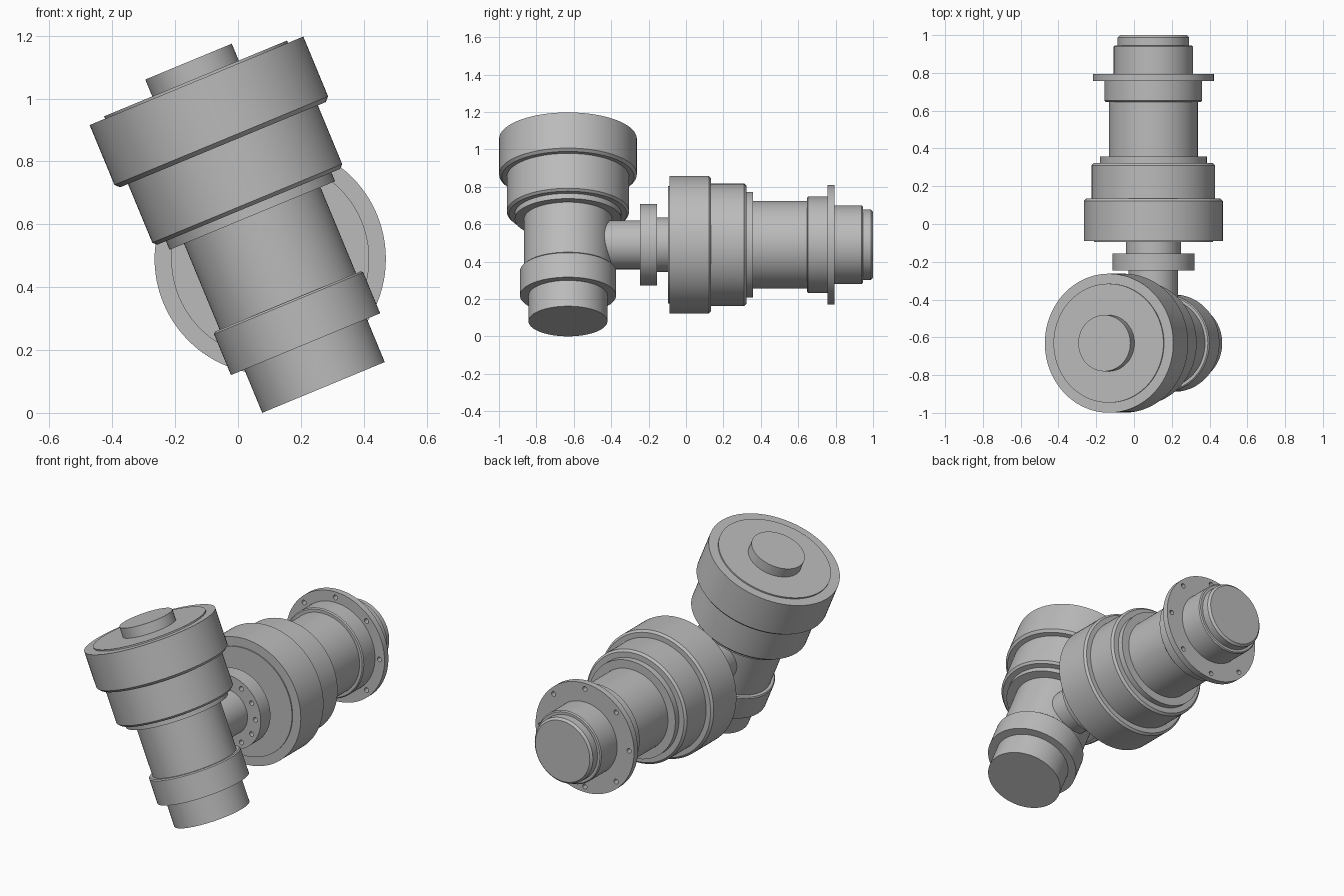
import bpy
import bmesh
from math import radians, cos, sin, tau
from mathutils import Matrix, Vector

cube = bpy.data.objects.get("Cube")
if cube:
    bpy.data.objects.remove(cube, do_unlink=True)

steel = bpy.data.materials.new("grey metal")
steel.use_nodes = True
GREY = (0.5, 0.5, 0.5, 1)
steel.diffuse_color = GREY
steel.node_tree.nodes["Principled BSDF"].inputs["Base Color"].default_value = GREY

# Axes of the two units: local z runs along each shaft
TILTED = Matrix.Translation((0.272, -0.631, 0.081)) @ Matrix.Rotation(radians(-22.5), 4, 'Y')
REAR = Matrix.Translation((0.1025, 0, 0.49)) @ Matrix.Rotation(radians(-90), 4, 'X')


def turned(name, frame, start, end, radius, low=0, high=0, sides=96):
    """Solid disc along the frame axis, with optional chamfers at each end."""
    profile = [(0, start), (radius - low, start), (radius, start + low),
               (radius, end - high), (radius - high, end), (0, end)]
    bm = bmesh.new()
    verts = [bm.verts.new((r, 0, z)) for r, z in profile]
    edges = [bm.edges.new(pair) for pair in zip(verts, verts[1:])]
    bmesh.ops.spin(bm, geom=verts + edges, axis=(0, 0, 1), cent=(0, 0, 0),
                   angle=tau, steps=sides, use_merge=True)
    bmesh.ops.remove_doubles(bm, verts=bm.verts, dist=0.0002)
    bmesh.ops.dissolve_degenerate(bm, edges=bm.edges, dist=0.0001)
    bmesh.ops.recalc_face_normals(bm, faces=bm.faces)
    mesh = bpy.data.meshes.new(name)
    bm.to_mesh(mesh)
    bm.free()
    mesh.materials.append(steel)
    obj = bpy.data.objects.new(name, mesh)
    bpy.context.collection.objects.link(obj)
    obj.matrix_world = frame
    return obj


def select(obj):
    bpy.ops.object.select_all(action='DESELECT')
    obj.select_set(True)
    bpy.context.view_layer.objects.active = obj


def drill(obj, count, circle, radius, start, end):
    """Cut a ring of bolt holes between two positions on the axis."""
    bm = bmesh.new()
    for i in range(count):
        a = tau * i / count
        place = Matrix.Translation(Vector((circle * cos(a), circle * sin(a), (start + end) / 2)))
        bmesh.ops.create_cone(bm, cap_ends=True, segments=16, radius1=radius,
                              radius2=radius, depth=end - start, matrix=place)
    mesh = bpy.data.meshes.new("hole_cutter")
    bm.to_mesh(mesh)
    bm.free()
    mesh.materials.append(steel)
    cutter = bpy.data.objects.new("hole_cutter", mesh)
    bpy.context.collection.objects.link(cutter)
    cutter.matrix_world = obj.matrix_world
    cutter.hide_render = True
    bpy.context.view_layer.update()
    mod = obj.modifiers.new("holes", 'BOOLEAN')
    mod.operation = 'DIFFERENCE'
    mod.solver = 'EXACT'
    mod.object = cutter
    select(obj)
    bpy.ops.object.modifier_apply(modifier=mod.name)
    bpy.data.objects.remove(cutter, do_unlink=True)


# Tilted unit, from its lower end to its cap
parts = [
    turned("tilted_end", TILTED, 0, 0.15, 0.211),
    turned("tilted_collar", TILTED, 0.149, 0.296, 0.257, high=0.006),
    turned("tilted_body", TILTED, 0.29, 0.6, 0.235),
    turned("tilted_step_ring", TILTED, 0.592, 0.63, 0.285),
    turned("tilted_small_drum", TILTED, 0.622, 0.845, 0.327, low=0.012),
    turned("tilted_large_drum", TILTED, 0.836, 1.056, 0.368, low=0.014),
    turned("tilted_face_plate", TILTED, 1.05, 1.064, 0.315),
    turned("tilted_cap", TILTED, 1.06, 1.122, 0.149),
]

# Neck joining the tilted body to the rear unit
front_flange = turned("neck_flange", REAR, -0.245, -0.155, 0.217)
parts += [
    turned("neck", REAR, -0.6, -0.24, 0.131),
    front_flange,
    turned("neck_hub", REAR, -0.16, -0.09, 0.146),
]

# Rear unit, from its large drum to its far end
rear_flange = turned("rear_flange", REAR, 0.757, 0.793, 0.32)
parts += [
    turned("rear_face_plate", REAR, -0.095, -0.08, 0.315),
    turned("rear_large_drum", REAR, -0.089, 0.134, 0.368, high=0.012),
    turned("rear_small_drum", REAR, 0.13, 0.323, 0.327, high=0.012),
    turned("rear_step_ring", REAR, 0.32, 0.357, 0.283),
    turned("rear_body", REAR, 0.35, 0.65, 0.235),
    turned("rear_collar", REAR, 0.647, 0.76, 0.258, low=0.006),
    rear_flange,
    turned("rear_end", REAR, 0.78, 0.945, 0.21, high=0.006),
    turned("rear_cap", REAR, 0.94, 1.0, 0.189, high=0.012),
]

# Bolt holes
drill(rear_flange, 8, 0.287, 0.014, 0.74, 0.81)
drill(front_flange, 12, 0.182, 0.014, -0.27, -0.2)

for part in parts:
    select(part)
    bpy.ops.object.shade_smooth_by_angle(angle=radians(30))
